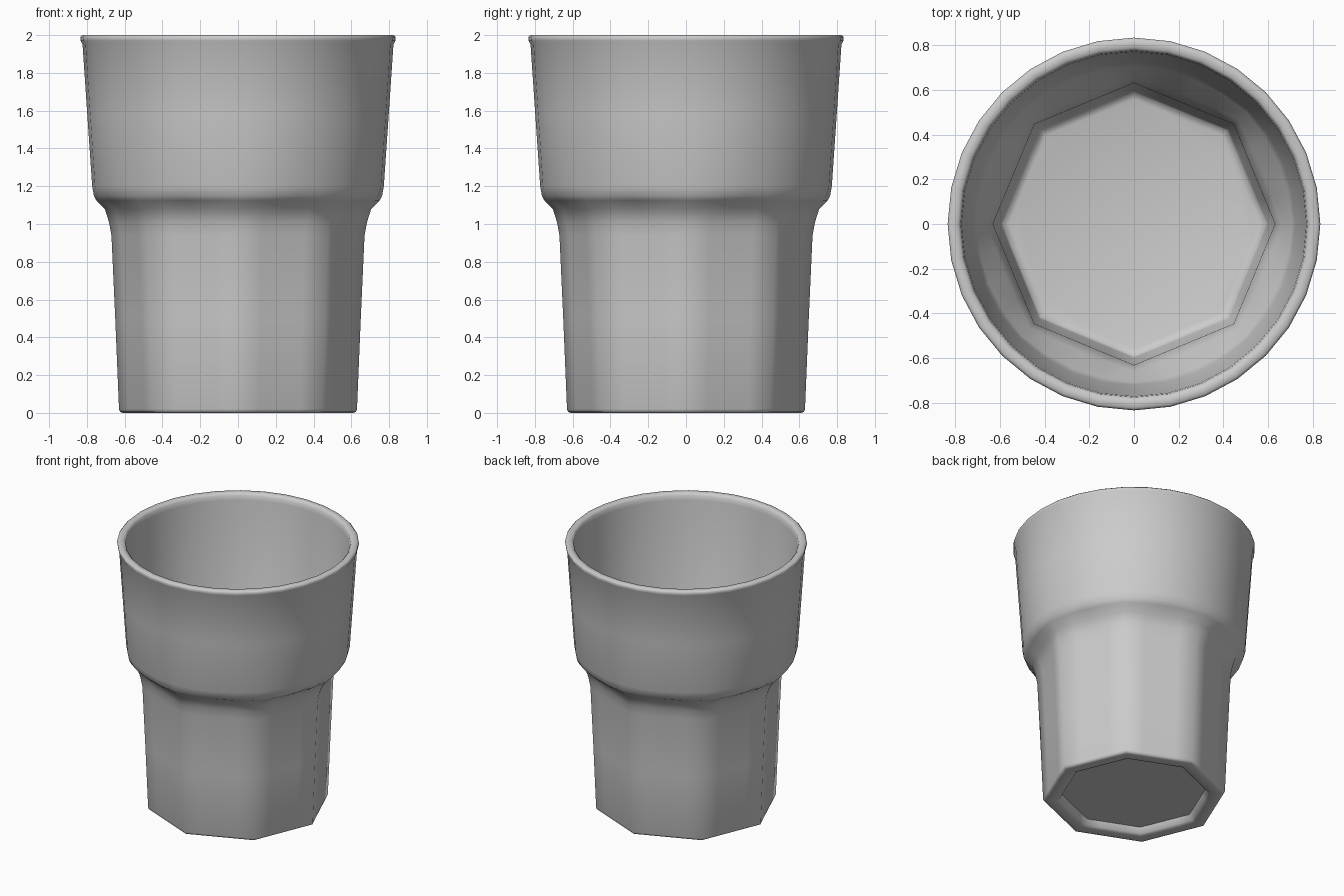
import bpy, bmesh
from math import pi, cos, sin, radians

if "Cube" in bpy.data.objects:
    bpy.data.objects.remove(bpy.data.objects["Cube"])

SIDES = 32

def ring_radius(r, mix, a):
    # mix 0 = octagon with corners on the axes, mix 1 = circle; r is the corner radius
    octagon = r * cos(pi / 8) / cos((a % (pi / 4)) - pi / 8)
    return octagon * (1 - mix) + r * mix

# Profile: radius, height, roundness
profile = [
    # recessed underside and foot
    (0.50, 0.05, 0), (0.52, 0.01, 0), (0.54, 0.0, 0), (0.61, 0.0, 0), (0.625, 0.006, 0), (0.63, 0.02, 0),
    # octagonal lower wall
    (0.65, 0.50, 0), (0.67, 0.94, 0),
    # shoulder
    (0.683, 1.01, 0.05), (0.705, 1.08, 0.2), (0.75, 1.125, 0.65), (0.763, 1.15, 0.88), (0.772, 1.20, 1),
    # round upper wall and lip
    (0.798, 1.58, 1), (0.823, 1.95, 1), (0.833, 1.97, 1), (0.835, 1.99, 1), (0.825, 2.0, 1),
    (0.79, 2.0, 1), (0.777, 1.985, 1), (0.772, 1.95, 1),
    # inside
    (0.722, 1.20, 1), (0.71, 1.15, 0.85), (0.66, 1.06, 0.2), (0.632, 0.95, 0), (0.60, 0.13, 0), (0.59, 0.11, 0),
    (0.56, 0.10, 0),
]

bm = bmesh.new()
rings = []
for r, z, mix in profile:
    ring = []
    for i in range(SIDES):
        a = 2 * pi * i / SIDES
        q = ring_radius(r, mix, a)
        ring.append(bm.verts.new((q * cos(a), q * sin(a), z)))
    rings.append(ring)
for low, high in zip(rings, rings[1:]):
    for i in range(SIDES):
        j = (i + 1) % SIDES
        bm.faces.new((low[i], low[j], high[j], high[i]))
# underside and inner floor
bm.faces.new(rings[0][::-1])
bm.faces.new(rings[-1])
bmesh.ops.recalc_face_normals(bm, faces=bm.faces)

mesh = bpy.data.meshes.new("tumbler")
bm.to_mesh(mesh)
bm.free()
glass = bpy.data.objects.new("tumbler", mesh)
bpy.context.collection.objects.link(glass)
bpy.context.view_layer.objects.active = glass
glass.select_set(True)
bpy.ops.object.shade_smooth_by_angle(angle=radians(55))
